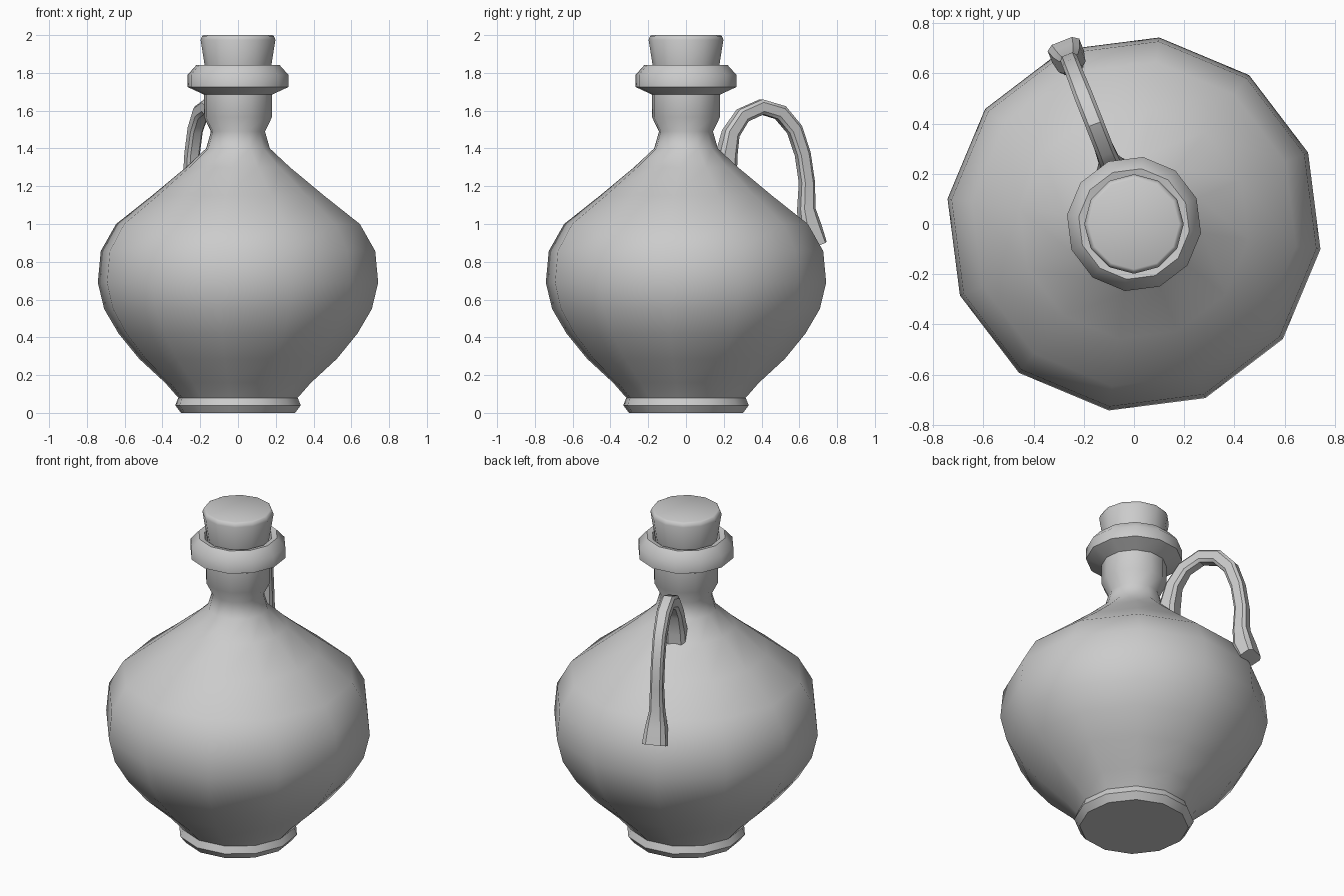
import bpy, bmesh
from math import sin, cos, pi, radians
from mathutils import Vector

if "Cube" in bpy.data.objects:
    bpy.data.objects.remove(bpy.data.objects["Cube"])


def build(name, rings, smooth_angle=50):
    """Skin a list of equal-length vertex rings and cap both ends."""
    bm = bmesh.new()
    loops = [[bm.verts.new(p) for p in ring] for ring in rings]
    n = len(loops[0])
    for a, b in zip(loops, loops[1:]):
        for i in range(n):
            j = (i + 1) % n
            bm.faces.new((a[i], a[j], b[j], b[i]))
    bm.faces.new(loops[0][::-1])
    bm.faces.new(loops[-1])
    bmesh.ops.recalc_face_normals(bm, faces=bm.faces)
    mesh = bpy.data.meshes.new(name)
    bm.to_mesh(mesh)
    bm.free()
    obj = bpy.data.objects.new(name, mesh)
    bpy.context.collection.objects.link(obj)
    bpy.ops.object.select_all(action='DESELECT')
    obj.select_set(True)
    bpy.context.view_layer.objects.active = obj
    bpy.ops.object.shade_smooth_by_angle(angle=radians(smooth_angle))
    return obj


def lathe(name, profile, sides, offset):
    rings = [[(r * cos(offset + 2 * pi * i / sides), r * sin(offset + 2 * pi * i / sides), z)
              for i in range(sides)] for r, z in profile]
    return build(name, rings)


# Jug body with foot, shoulder, neck and rolled lip (radius, height)
body = [(.305, 0), (.335, .04), (.319, .08), (.39, .16), (.528, .286), (.638, .42),
        (.715, .55), (.749, .69), (.733, .857), (.651, 1.0), (.46, 1.15), (.278, 1.30),
        (.17, 1.40), (.144, 1.49), (.182, 1.566), (.182, 1.685), (.269, 1.725),
        (.269, 1.79), (.222, 1.842), (.19, 1.835), (.165, 1.74)]
lathe("jug_body", body, 12, radians(-7.7))

# Tapered stopper
lathe("stopper", [(.16, 1.742), (.175, 1.83), (.198, 1.975), (.19, 1.995), (.18, 2.0)], 12, 0)

# Strap handle: side-view y, height, thickness, width along the path
path = [(.21, 1.27, .10, .12), (.213, 1.36, .10, .11), (.237, 1.48, .085, .085),
        (.30, 1.575, .08, .075), (.40, 1.62, .08, .075), (.50, 1.59, .08, .075),
        (.575, 1.50, .078, .07), (.618, 1.37, .075, .07), (.64, 1.22, .075, .07),
        (.637, 1.08, .085, .08), (.655, .98, .11, .115), (.69, .89, .09, .135)]
ang = radians(111.5)
out = Vector((cos(ang), sin(ang), 0))
side = Vector((-sin(ang), cos(ang), 0))
pts = [out * (y / sin(ang)) + Vector((0, 0, z)) for y, z, t, w in path]
# Chamfered rectangle cross-section
section = [(-.5, -.3), (-.32, -.5), (.32, -.5), (.5, -.3),
           (.5, .3), (.32, .5), (-.32, .5), (-.5, .3)]
rings = []
for i, (y, z, t, w) in enumerate(path):
    tangent = (pts[min(i + 1, len(pts) - 1)] - pts[max(i - 1, 0)]).normalized()
    normal = tangent.cross(side)
    rings.append([pts[i] + side * (u * w) + normal * (v * t) for u, v in section])
build("handle", rings, 35)
